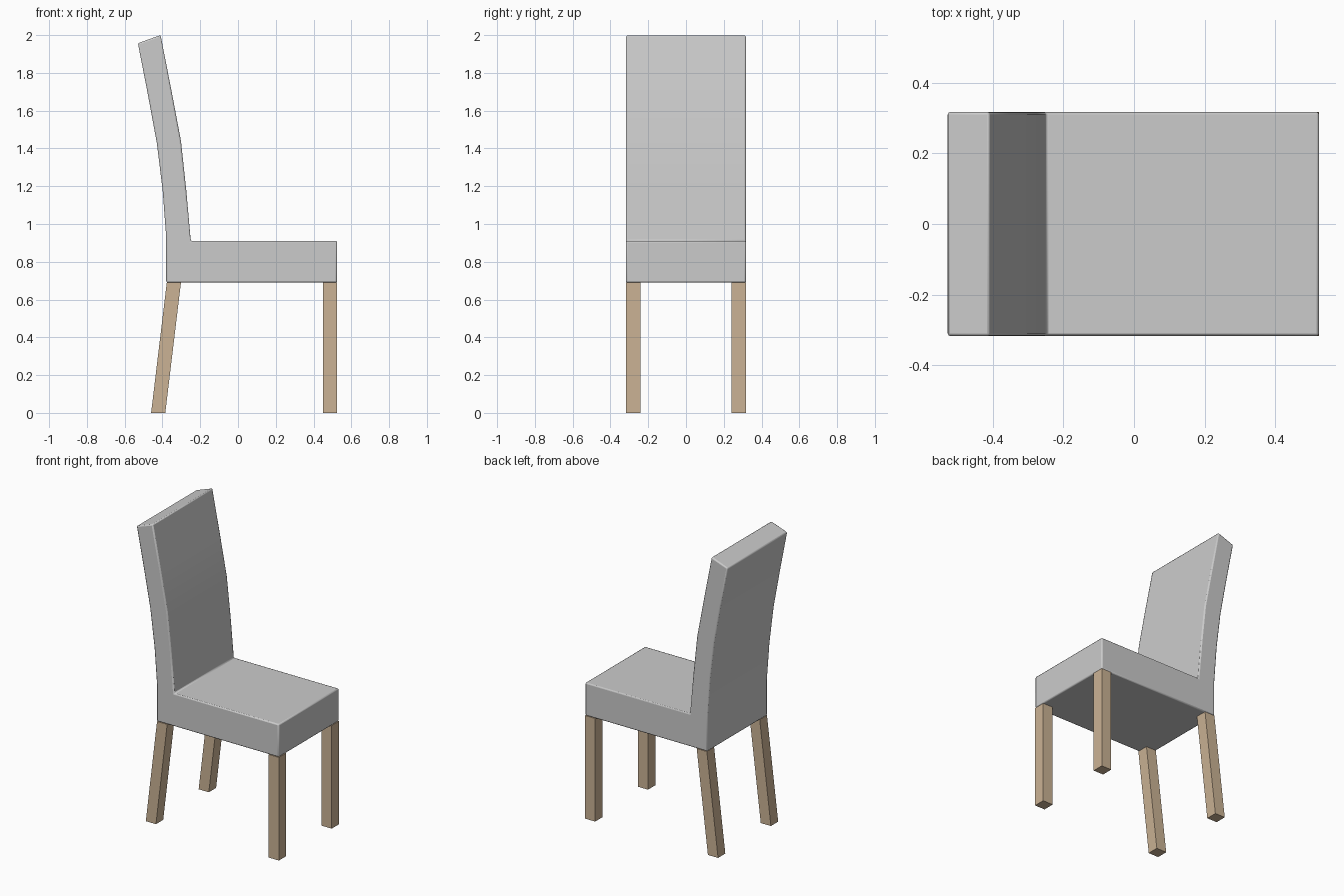
import bpy, bmesh

if "Cube" in bpy.data.objects:
    bpy.data.objects.remove(bpy.data.objects["Cube"])

HALF = 0.318  # half width of the chair


def extrude_profile(name, profile, y0, y1):
    """Extrude a closed x/z outline from y0 to y1."""
    bm = bmesh.new()
    face = bm.faces.new([bm.verts.new((x, y0, z)) for x, z in profile])
    ext = bmesh.ops.extrude_face_region(bm, geom=[face])
    moved = [v for v in ext["geom"] if isinstance(v, bmesh.types.BMVert)]
    bmesh.ops.translate(bm, verts=moved, vec=(0, y1 - y0, 0))
    bmesh.ops.recalc_face_normals(bm, faces=bm.faces)
    mesh = bpy.data.meshes.new(name)
    bm.to_mesh(mesh)
    bm.free()
    obj = bpy.data.objects.new(name, mesh)
    bpy.context.collection.objects.link(obj)
    return obj


# Upholstered seat and gently curved backrest, one continuous cover
cover = extrude_profile("seat_and_backrest", [
    (-0.38, 0.69), (0.525, 0.69), (0.525, 0.91), (-0.25, 0.91),
    (-0.274, 1.18), (-0.302, 1.44), (-0.353, 1.71), (-0.41, 2.0),
    (-0.53, 1.957), (-0.478, 1.69), (-0.43, 1.43), (-0.399, 1.18),
    (-0.38, 0.93)], -HALF, HALF)
bevel = cover.modifiers.new("soft_edges", 'BEVEL')
bevel.width = 0.008
bevel.segments = 2
bevel.limit_method = 'ANGLE'
bpy.context.view_layer.objects.active = cover
cover.select_set(True)
bpy.ops.object.shade_smooth_by_angle(angle=0.9)

# Wooden legs: straight at one end, splayed under the backrest
wood = bpy.data.materials.new("wood")
wood.diffuse_color = (0.6, 0.45, 0.3, 1)
wood.use_nodes = True
wood.node_tree.nodes["Principled BSDF"].inputs["Base Color"].default_value = wood.diffuse_color
legs = {
    "front_leg": [(0.45, 0), (0.525, 0), (0.525, 0.69), (0.45, 0.69)],
    "back_leg": [(-0.46, 0), (-0.385, 0), (-0.302, 0.69), (-0.377, 0.69)],
}
for name, profile in legs.items():
    for side, y0 in (("left", -HALF), ("right", HALF - 0.077)):
        leg = extrude_profile(f"{name}_{side}", profile, y0, y0 + 0.077)
        leg.data.materials.append(wood)
